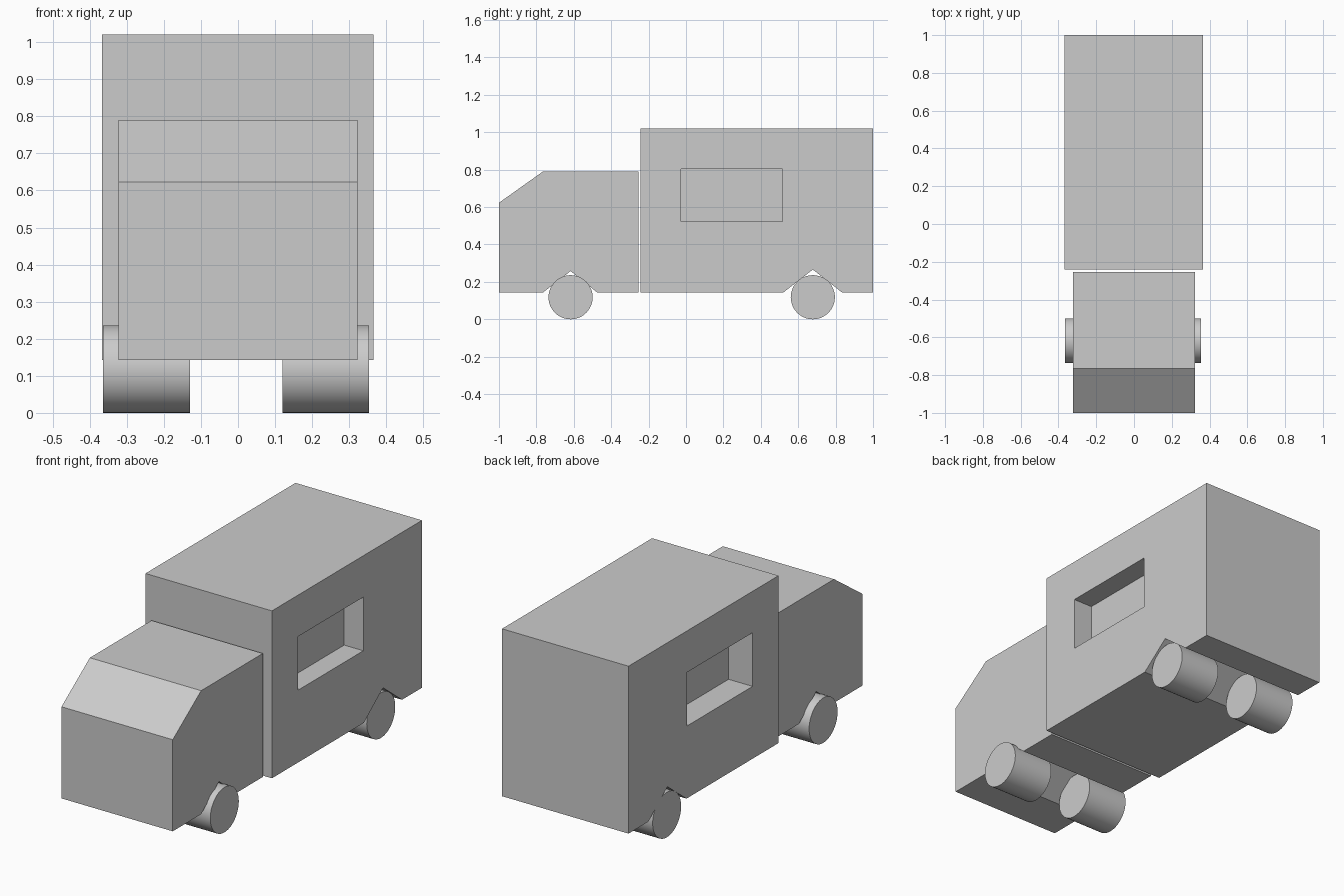
import bpy, bmesh, math

if "Cube" in bpy.data.objects:
    bpy.data.objects.remove(bpy.data.objects["Cube"])


def extrude_profile(name, points, x0, x1):
    """Solid made from a (y, z) outline swept along x."""
    bm = bmesh.new()
    face = bm.faces.new([bm.verts.new((x0, y, z)) for y, z in points])
    swept = bmesh.ops.extrude_face_region(bm, geom=[face])["geom"]
    verts = [g for g in swept if isinstance(g, bmesh.types.BMVert)]
    bmesh.ops.translate(bm, verts=verts, vec=(x1 - x0, 0, 0))
    bmesh.ops.recalc_face_normals(bm, faces=bm.faces)
    mesh = bpy.data.meshes.new(name)
    bm.to_mesh(mesh)
    bm.free()
    obj = bpy.data.objects.new(name, mesh)
    bpy.context.collection.objects.link(obj)
    return obj


BASE = 0.143

# Cab with sloped windscreen and peaked wheel arch
extrude_profile("cab", [
    (-1, BASE), (-0.765, BASE), (-0.617, 0.258), (-0.474, BASE),
    (-0.254, BASE), (-0.254, 0.79), (-0.765, 0.79), (-1, 0.623)], -0.323, 0.322)

# Cargo box with rear wheel arch
box = extrude_profile("cargo_box", [
    (-0.242, BASE), (0.52, BASE), (0.678, 0.266), (0.835, BASE),
    (1, BASE), (1, 1.02), (-0.242, 1.02)], -0.367, 0.366)

# Recessed window in each side of the box
window = [(-0.027, 0.522), (0.515, 0.522), (0.515, 0.803), (-0.027, 0.803)]
for side, x0, x1 in (("right", 0.255, 0.5), ("left", -0.5, -0.228)):
    cutter = extrude_profile(f"window_cutter_{side}", window, x0, x1)
    cutter.hide_render = True
    cutter.hide_viewport = True
    cutter.display_type = 'WIRE'
    cut = box.modifiers.new(f"window_{side}", 'BOOLEAN')
    cut.operation = 'DIFFERENCE'
    cut.solver = 'EXACT'
    cut.object = cutter

# Four wide wheels
for end, y in (("front", -0.617), ("rear", 0.678)):
    for side, x in (("left", -0.247), ("right", 0.237)):
        bpy.ops.mesh.primitive_cylinder_add(
            vertices=48, radius=0.118, depth=0.234,
            location=(x, y, 0.118), rotation=(0, math.pi / 2, 0))
        bpy.context.object.name = f"wheel_{end}_{side}"
        bpy.ops.object.shade_smooth_by_angle(angle=math.radians(30))
